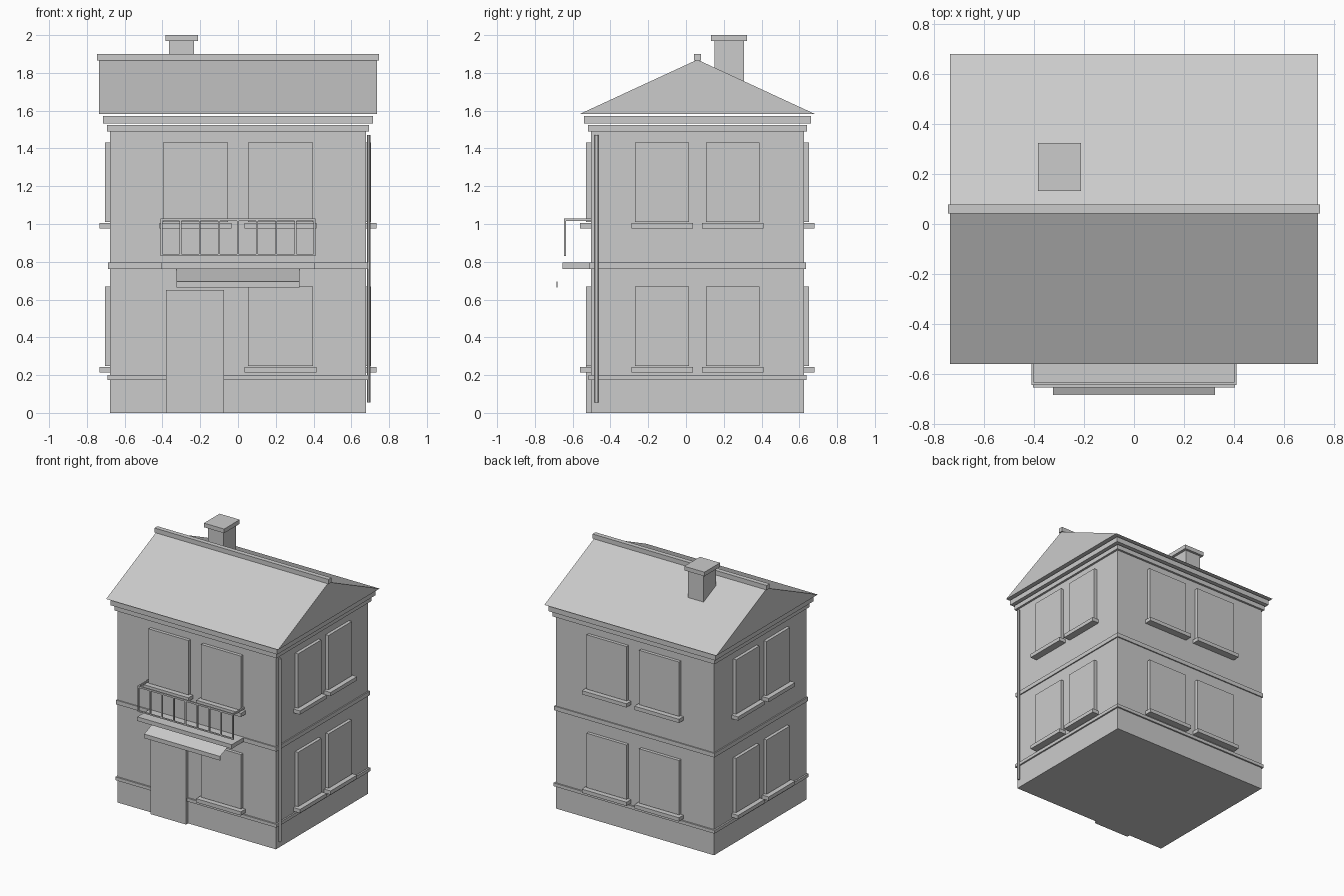
import bpy, bmesh

cube = bpy.data.objects.get("Cube")
if cube:
    bpy.data.objects.remove(cube, do_unlink=True)

# Single plaster colour
plaster = bpy.data.materials.new("light_grey_plaster")
plaster.use_nodes = True
GREY = (0.6, 0.6, 0.6, 1)
plaster.diffuse_color = GREY
plaster.node_tree.nodes["Principled BSDF"].inputs["Base Color"].default_value = GREY

HALF_X, FRONT, BACK = 0.678, -0.504, 0.625
MID_Y = (FRONT + BACK) / 2


def finish(name, bm):
    mesh = bpy.data.meshes.new(name)
    bm.to_mesh(mesh)
    bm.free()
    mesh.materials.append(plaster)
    obj = bpy.data.objects.new(name, mesh)
    bpy.context.collection.objects.link(obj)
    return obj


def add_box(bm, x, y, z):
    """Box from three (low, high) ranges."""
    made = bmesh.ops.create_cube(bm, size=1)["verts"]
    for v in made:
        v.co = [r[0] if c < 0 else r[1] for c, r in zip(v.co, (x, y, z))]


def box(name, x, y, z):
    bm = bmesh.new()
    add_box(bm, x, y, z)
    return finish(name, bm)


def ring(name, out, z):
    """Slab following the house outline, projecting by out."""
    return box(name, (-HALF_X - out, HALF_X + out), (FRONT - out, BACK + out), z)


def extrude_profile(name, points, half):
    """Sweep a (y, z) outline along x."""
    bm = bmesh.new()
    face = bm.faces.new([bm.verts.new((-half, y, z)) for y, z in points])
    new = bmesh.ops.extrude_face_region(bm, geom=[face], use_keep_orig=True)["geom"]
    verts = [g for g in new if isinstance(g, bmesh.types.BMVert)]
    bmesh.ops.translate(bm, vec=(2 * half, 0, 0), verts=verts)
    bmesh.ops.recalc_face_normals(bm, faces=bm.faces)
    return finish(name, bm)


# Walls and horizontal mouldings
ring("walls", 0, (0, 1.5))
ring("plinth_moulding", 0.012, (0.175, 0.2))
ring("floor_moulding", 0.009, (0.763, 0.795))
ring("lower_cornice", 0.016, (1.49, 1.525))
ring("upper_cornice", 0.037, (1.533, 1.572))

# Roof, ridge cap and chimney
extrude_profile("roof", [(-0.561, 1.583), (0.681, 1.583), (0.06, 1.87)], 0.737)
box("ridge_cap", (-0.746, 0.746), (0.043, 0.079), (1.865, 1.9))
box("chimney", (-0.365, -0.232), (0.151, 0.306), (1.7, 1.97))
box("chimney_cap", (-0.385, -0.212), (0.133, 0.324), (1.968, 2))


# Windows with sills on all four sides, both floors
def window(side, centre, z):
    width = 0.343 if side in ("front", "back") else 0.285

    def panel(name, half, out, height):
        along = (centre - half, centre + half)
        if side == "front":
            box(name, along, (FRONT - out, FRONT), height)
        elif side == "back":
            box(name, along, (BACK, BACK + out), height)
        elif side == "left":
            box(name, (HALF_X, HALF_X + out), along, height)
        else:
            box(name, (-HALF_X - out, -HALF_X), along, height)

    panel(side + "_window", width / 2, 0.025, (z, z + 0.421))
    panel(side + "_sill", width / 2 + 0.02, 0.056, (z - 0.034, z - 0.005))


for floor_z in (0.247, 1.01):
    for s in (-1, 1):
        window("back", s * 0.225, floor_z)
        window("left", MID_Y + s * 0.187, floor_z)
        window("right", MID_Y + s * 0.187, floor_z)
        if floor_z > 1 or s > 0:
            window("front", s * 0.225, floor_z)

# Front door
box("front_door", (-0.38, -0.075), (FRONT - 0.025, FRONT), (0, 0.65))

# Balcony slab and railing
box("balcony_slab", (-0.405, 0.405), (-0.655, FRONT), (0.763, 0.795))
bm = bmesh.new()
RAIL_Y = (-0.645, -0.635)
add_box(bm, (-0.41, 0.41), RAIL_Y, (1.017, 1.03))
add_box(bm, (-0.41, 0.41), RAIL_Y, (0.83, 0.84))
for i in range(9):
    x = (i - 4) * 0.1013
    add_box(bm, (x - 0.005, x + 0.005), RAIL_Y, (0.83, 1.02))
for s in (-0.405, 0.405):
    add_box(bm, (s - 0.005, s + 0.005), (-0.645, FRONT), (1.017, 1.03))
finish("balcony_railing", bm)

# Thin sheet canopy over the door, with a narrow fascia
bm = bmesh.new()
rows = [[bm.verts.new((x, y, z)) for x in (-0.325, 0.325)]
        for y, z in ((FRONT, 0.765), (-0.682, 0.695))]
bm.faces.new((rows[1][0], rows[1][1], rows[0][1], rows[0][0]))
finish("door_canopy", bm)
box("canopy_fascia", (-0.325, 0.325), (-0.686, -0.68), (0.663, 0.695))

# Drainpipe on the left wall near the front corner
bpy.ops.mesh.primitive_cylinder_add(vertices=12, radius=0.0095, depth=1.415,
                                    location=(0.6925, -0.474, 0.7625))
pipe = bpy.context.object
pipe.name = "drainpipe"
pipe.data.materials.append(plaster)
bpy.ops.object.shade_smooth_by_angle()
